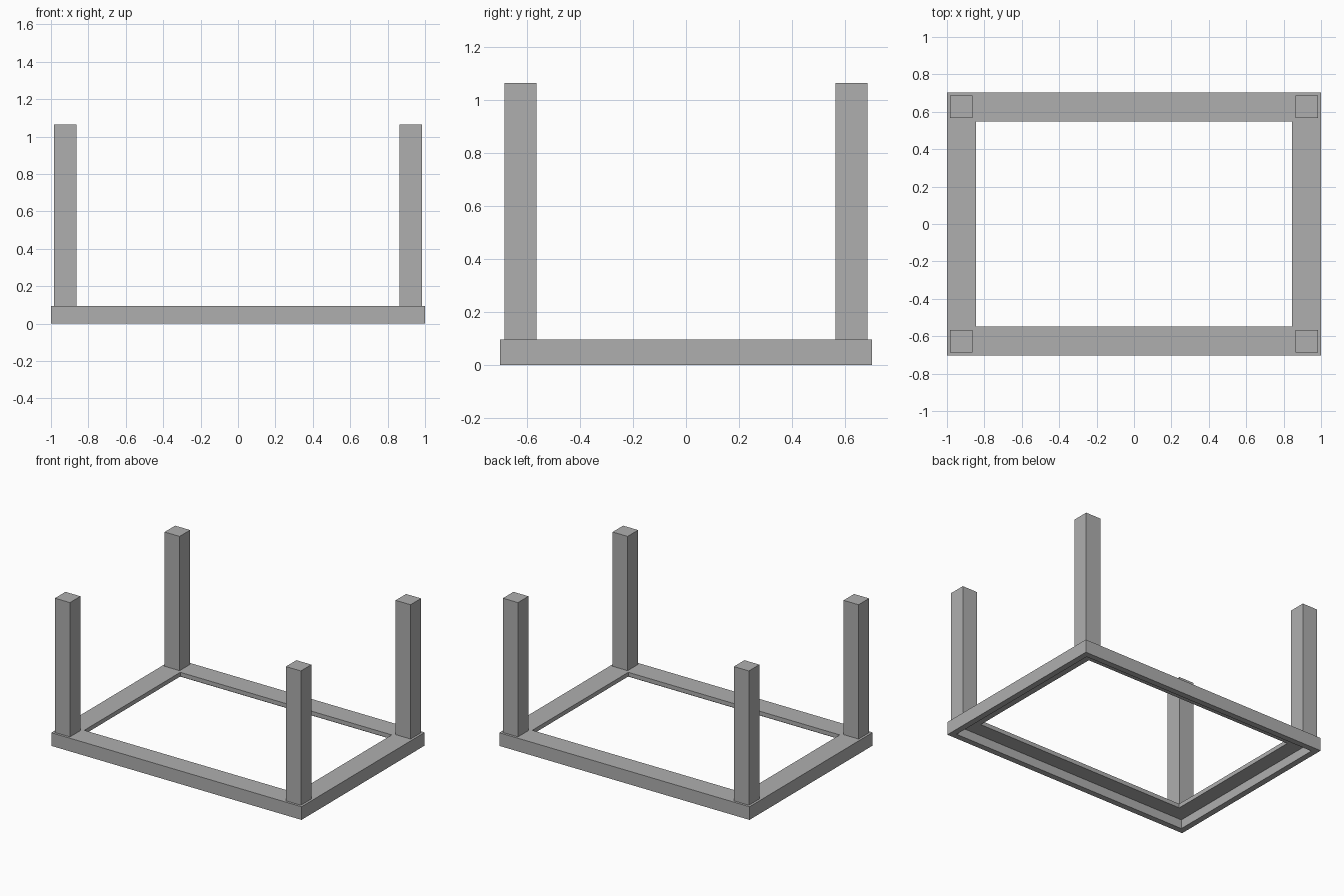
import bpy
import bmesh

cube = bpy.data.objects.get("Cube")
if cube:
    bpy.data.objects.remove(cube, do_unlink=True)

# Overall dimensions
HALF_X, HALF_Y = 1.0, 0.703
RAIL_WIDTH = 0.155
RIM = 0.043
FRAME_H, PLATE = 0.095, 0.03
LEG, LEG_INSET, TOP = 0.12, 0.017, 1.065

grey = bpy.data.materials.new("plain grey")
grey.use_nodes = True
colour = (0.43, 0.43, 0.43, 1)
grey.diffuse_color = colour
grey.node_tree.nodes["Principled BSDF"].inputs["Base Color"].default_value = colour


def finish(name, bm):
    bmesh.ops.recalc_face_normals(bm, faces=bm.faces)
    mesh = bpy.data.meshes.new(name)
    bm.to_mesh(mesh)
    bm.free()
    mesh.materials.append(grey)
    obj = bpy.data.objects.new(name, mesh)
    bpy.context.collection.objects.link(obj)
    return obj


# Frame: an L-shaped rail section swept around the rectangle, open underneath
section = [(0, 0), (0, FRAME_H), (RAIL_WIDTH, FRAME_H),
           (RAIL_WIDTH, FRAME_H - PLATE), (RIM, FRAME_H - PLATE), (RIM, 0)]
corners = [(-1, -1), (1, -1), (1, 1), (-1, 1)]
bm = bmesh.new()
rings = [[bm.verts.new((sx * (HALF_X - inset), sy * (HALF_Y - inset), z))
          for sx, sy in corners] for inset, z in section]
for i, ring in enumerate(rings):
    following = rings[(i + 1) % len(rings)]
    for j in range(4):
        k = (j + 1) % 4
        bm.faces.new((ring[j], ring[k], following[k], following[j]))
finish("frame", bm)

# Four square posts standing on the frame corners
for sx, sy in corners:
    bm = bmesh.new()
    bmesh.ops.create_cube(bm, size=1)
    bmesh.ops.scale(bm, vec=(LEG, LEG, TOP - FRAME_H), verts=bm.verts)
    name = ("front" if sy < 0 else "back") + ("_left" if sx > 0 else "_right") + "_leg"
    leg = finish(name, bm)
    offset = LEG_INSET + LEG / 2
    leg.location = (sx * (HALF_X - offset), sy * (HALF_Y - offset), (TOP + FRAME_H) / 2)
